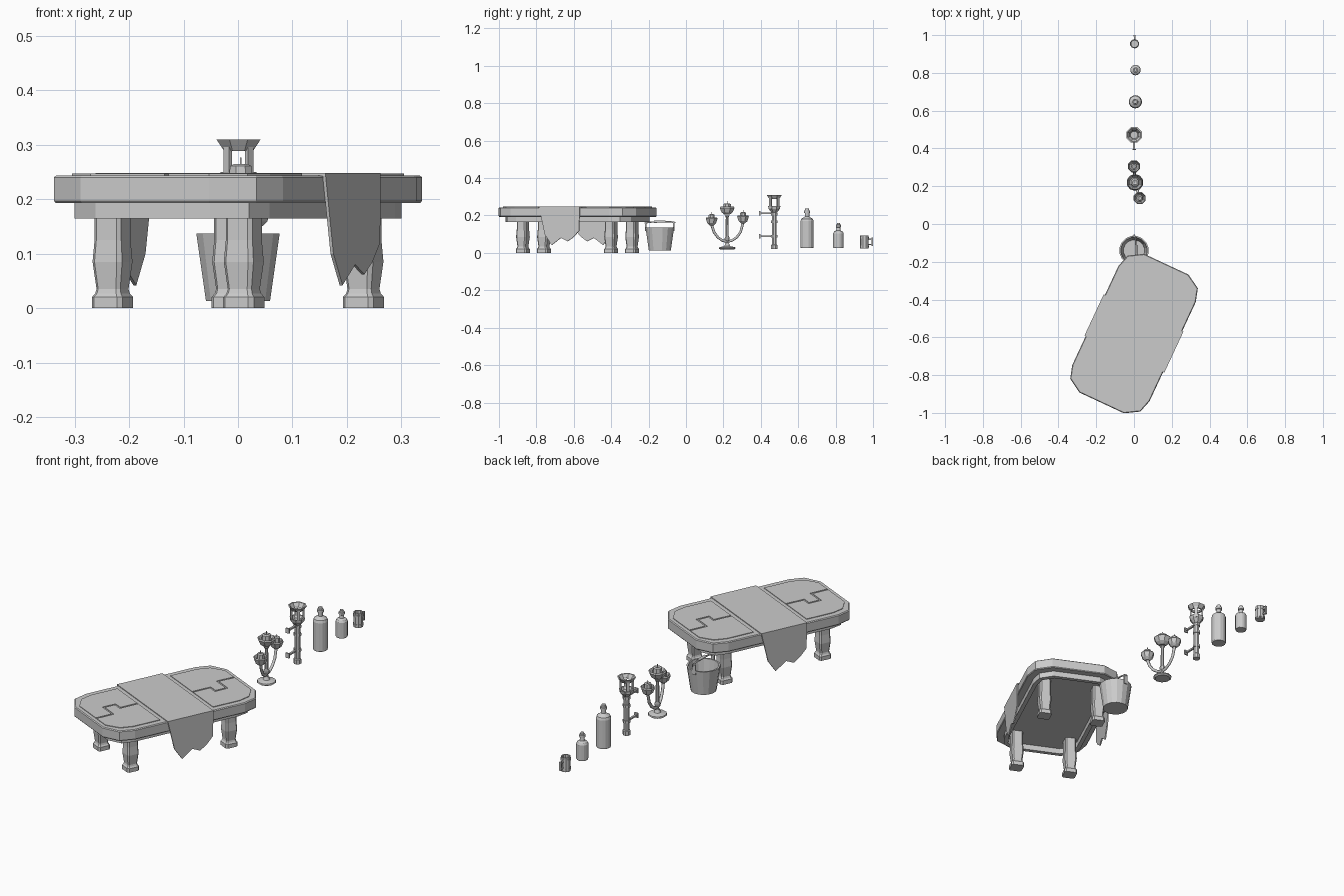
import bpy, bmesh
from math import sin, cos, pi, radians
from mathutils import Matrix, Vector

if "Cube" in bpy.data.objects:
    bpy.data.objects.remove(bpy.data.objects["Cube"])

I = Matrix.Identity(4)
T = lambda x, y, z=0: Matrix.Translation((x, y, z))


def finish(name, bm, mat=I):
    bmesh.ops.remove_doubles(bm, verts=bm.verts, dist=1e-5)
    bmesh.ops.recalc_face_normals(bm, faces=bm.faces)
    me = bpy.data.meshes.new(name)
    bm.to_mesh(me)
    bm.free()
    ob = bpy.data.objects.new(name, me)
    ob.matrix_world = mat
    bpy.context.collection.objects.link(ob)
    return ob


def loft(name, rings, mat=I, closed=False):
    """Join loops of points into a skin, capped unless the rings wrap round."""
    bm = bmesh.new()
    vs = [[bm.verts.new(p) for p in r] for r in rings]
    n = len(vs[0])
    pairs = list(zip(vs, vs[1:])) + ([(vs[-1], vs[0])] if closed else [])
    for a, b in pairs:
        for i in range(n):
            j = (i + 1) % n
            bm.faces.new((a[i], a[j], b[j], b[i]))
    if not closed:
        bm.faces.new(vs[0])
        bm.faces.new(vs[-1])
    return finish(name, bm, mat)


def prism(name, pts, z0, z1, mat=I):
    return loft(name, [[(x, y, z) for x, y in pts] for z in (z0, z1)], mat)


def lathe(name, prof, x, y, n=12, closed=False):
    rings = [[(r * cos(2 * pi * (i + .5) / n), r * sin(2 * pi * (i + .5) / n), z)
              for i in range(n)] for r, z in prof]
    return loft(name, rings, T(x, y), closed)


def box(name, sx, sy, sz, x, y, z, mat=I):
    pts = [(-sx / 2, -sy / 2), (sx / 2, -sy / 2), (sx / 2, sy / 2), (-sx / 2, sy / 2)]
    return prism(name, pts, -sz / 2, sz / 2, T(x, y, z) @ mat)


def tube(name, pts, r):
    cu = bpy.data.curves.new(name, 'CURVE')
    cu.dimensions = '3D'
    cu.bevel_depth, cu.bevel_resolution, cu.use_fill_caps = r, 1, True
    sp = cu.splines.new('POLY')
    sp.points.add(len(pts) - 1)
    for p, c in zip(sp.points, pts):
        p.co = (*c, 1)
    ob = bpy.data.objects.new(name, cu)
    bpy.context.collection.objects.link(ob)


# --- Table, turned 25 degrees ---
TABLE = T(0, -.58) @ Matrix.Rotation(radians(-25), 4, 'Z')


def outline(d):
    q = [(.226 - d, .29 - d * .5), (.205 - d * .8, .36 - d * .8), (.13 - d * .4, .405 - d)]
    return (q + [(-x, y) for x, y in q[::-1]] + [(-x, -y) for x, y in q]
            + [(x, -y) for x, y in q[::-1]])


def ring(d, z):
    return [(x, y, z) for x, y in outline(d)]


loft("table_top", [ring(.003, .193), ring(0, .197), ring(0, .24), ring(.004, .244)], TABLE)
loft("table_apron", [ring(.035, .194), ring(.035, .165), ring(.055, .165), ring(.055, .194)],
     TABLE, closed=True)

# raised boards at both ends, meeting on a stepped joint
right_board = [(.012, .14), (.195, .14), (.195, .28), (.178, .34), (.12, .384),
               (-.03, .384), (-.03, .3), (.055, .3), (.055, .23), (.012, .23)]
left_board = [(-.195, .14), (.004, .14), (.004, .238), (.047, .238), (.047, .292),
              (-.038, .292), (-.038, .384), (-.12, .384), (-.178, .34), (-.195, .28)]
hang = [(-.12, .248), (-.085, .1), (-.045, .042), (.01, .08), (.05, .062),
        (.085, .085), (.118, .12), (.12, .248)]
prism("cloth_top", [(-.233, -.12), (.233, -.12), (.233, .12), (-.233, .12)], .243, .248, TABLE)
for k, side in enumerate(("front", "back")):
    M = TABLE @ Matrix.Rotation(pi * k, 4, 'Z')
    prism(side + "_right_board", right_board, .243, .247, M)
    prism(side + "_left_board", left_board, .243, .247, M)
    loft(side + "_cloth_drop", [[(x, u, z) for u, z in hang] for x in (.227, .233)], M)

# legs: chamfered shaft on a square foot
leg_prof = [(.031, 0), (.031, .02), (.026, .027), (.024, .035), (.03, .085), (.027, .125), (.027, .2)]
for sx in (-1, 1):
    for sy in (-1, 1):
        rings = []
        for w, z in leg_prof:
            c = w * .75
            loop = [(w, -c), (w, c), (c, w), (-c, w), (-w, c), (-w, -c), (-c, -w), (c, -w)]
            rings.append([(x, y, z) for x, y in loop])
        loft("table_leg", rings, TABLE @ T(sx * .133, sy * .26))

# --- Bucket with handle ---
BY = -.14
lathe("bucket", [(0, .013), (.06, .013), (.078, .137), (.07, .137), (.056, .025), (0, .025)], 0, BY, 16)
for s in (-1, 1):
    box("bucket_ear", .018, .007, .05, 0, BY + s * .075, .143)
tube("bucket_handle", [(0, BY - .08, .158), (.008, BY - .06, .164), (.012, BY, .167),
                       (.008, BY + .06, .166), (0, BY + .083, .162)], .004)
tube("bucket_grip", [(.011, BY - .03, .167), (.011, BY + .03, .168)], .007)

# --- Candelabra ---
CX, CY = .005, .22
lathe("candelabra_base", [(0, .018), (.036, .018), (.045, .024), (.043, .03), (.016, .036),
                          (.01, .05), (0, .05)], CX, CY, 10)
lathe("candelabra_stem", [(0, .03), (.01, .03), (.008, .06), (.014, .07), (.014, .08),
                          (.009, .09), (.008, .19), (.014, .2), (0, .2)], CX, CY, 8)


def candle_cup(x, y, z, r):
    lathe("candle_cup", [(0, z), (r * .35, z), (r * .75, z + .012), (r, z + .036), (r * .9, z + .042),
                         (r * .65, z + .018), (0, z + .018)], x, y, 8)
    lathe("candle", [(0, z + .01), (r * .55, z + .01), (r * .5, z + .056), (r * .3, z + .06),
                     (0, z + .056)], x, y, 8)
    lathe("candle_wick", [(.002, z + .05), (.002, z + .072)], x, y, 4)


candle_cup(CX, CY, .205, .043)
for s, ex, reach, top in ((-1, .03, -.083, .147), (1, 0, .085, .158)):
    path = [(CX + (ex - CX) * t, CY + reach * t, z) for t, z in
            ((0, .06), (.3, .066), (.6, .083), (.85, .112), (1, top + .004))]
    tube("candelabra_arm", path, .0075)
    candle_cup(ex, CY + reach, top, .034)

# --- Wall torch ---
SX, SY = .001, .472
lathe("torch_pole", [(0, .02), (.018, .02), (.018, .042), (.014, .046), (.014, .225), (0, .225)], SX, SY, 8)
for z in (.082, .16, .2):
    lathe("torch_band", [(0, z), (.018, z), (.018, z + .013), (0, z + .013)], SX, SY, 8)
lathe("torch_cup", [(0, .215), (.016, .215), (.032, .235), (.036, .25), (.028, .25),
                    (.02, .238), (0, .238)], SX, SY, 8)
lathe("torch_rim", [(.029, .289), (.044, .31), (.037, .31), (.023, .289)], SX, SY, 8, closed=True)
for k in range(4):
    a = pi / 2 * k + pi / 4
    box("torch_post", .008, .014, .06, SX + .028 * cos(a), SY + .028 * sin(a), .266,
        Matrix.Rotation(a, 4, 'Z'))
for z in (.088, .213):
    box("torch_bracket", .01, .075, .008, SX, SY - .042, z)
    box("torch_bracket_plate", .02, .007, .024, SX, SY - .078, z)

# --- Bottles ---
lathe("large_bottle", [(0, .026), (.033, .026), (.035, .03), (.035, .17), (.031, .182), (.018, .19),
                       (.012, .195), (.012, .212), (.016, .214), (.016, .226), (.011, .228),
                       (.01, .237), (0, .237)], .007, .647, 14)
lathe("small_bottle", [(0, .026), (.026, .026), (.028, .03), (.028, .105), (.023, .114), (.012, .12),
                       (.01, .136), (.014, .138), (.014, .15), (.009, .152), (.008, .16), (0, .16)],
      .008, .815, 14)

# --- Mug with bands and handle ---
MX, MY = .003, .954
lathe("mug", [(0, .023), (.023, .023), (.023, .094), (.018, .094), (.018, .033), (0, .033)], MX, MY, 10)
for z in (.03, .076):
    lathe("mug_band", [(.022, z), (.0248, z), (.0248, z + .009), (.022, z + .009)], MX, MY, 10, closed=True)
for z in (.045, .073):
    box("mug_handle_arm", .008, .024, .007, MX, MY + .031, z)
box("mug_handle_grip", .009, .008, .044, MX, MY + .042, .059)
